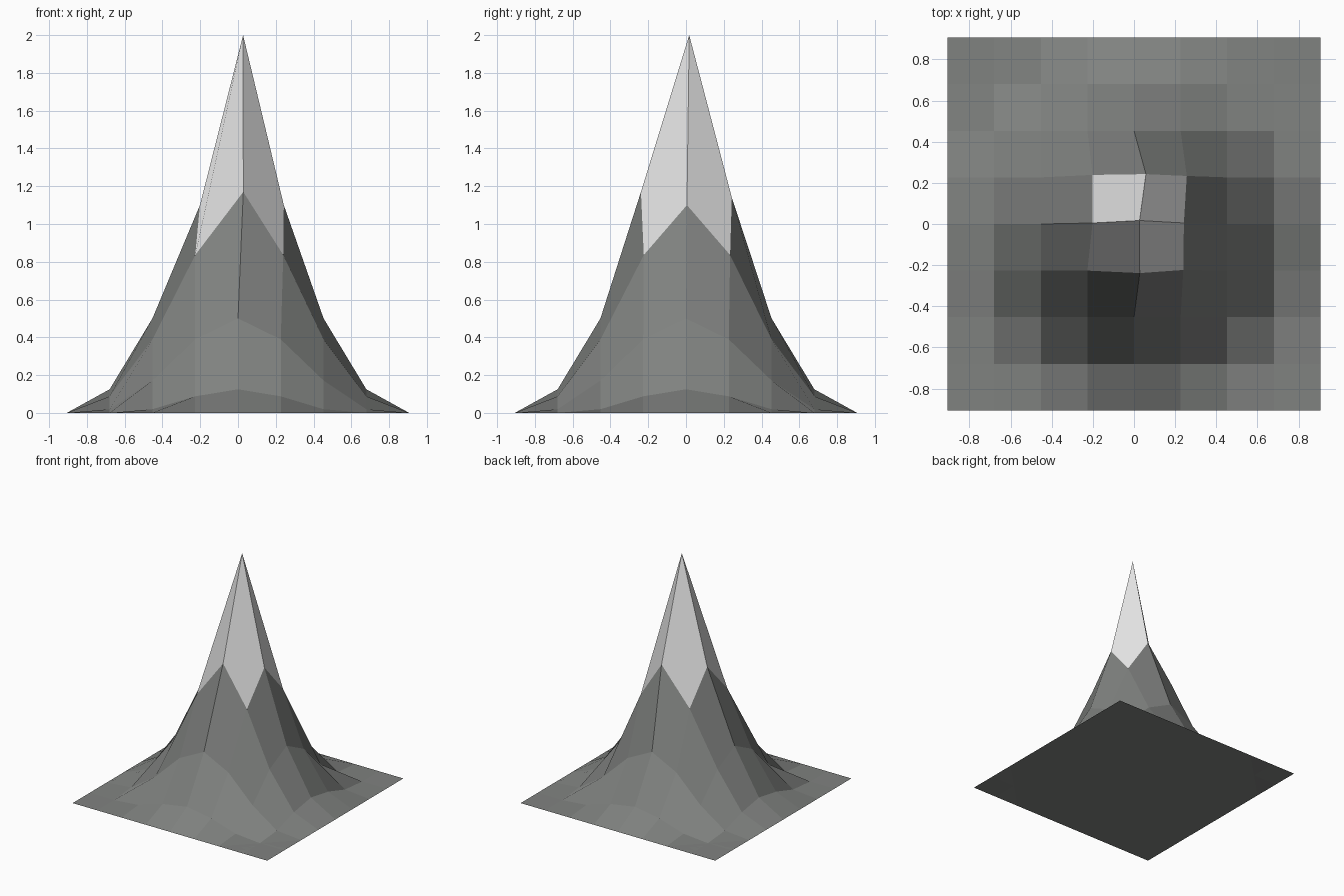
import bpy, bmesh, math

if "Cube" in bpy.data.objects:
    bpy.data.objects.remove(bpy.data.objects["Cube"])

N = 4                 # cells from centre to rim
CELL = 0.906 / N
PEAK = 2.0


def material(name, rgb):
    m = bpy.data.materials.new(name)
    m.diffuse_color = (*rgb, 1)
    m.use_nodes = True
    m.node_tree.nodes["Principled BSDF"].inputs["Base Color"].default_value = m.diffuse_color
    return m


# slight sideways shifts of the points around the summit
SHIFT = {(0, 0): (.027, .017), (-1, 0): (.025, .005), (1, 0): (.016, .005),
         (0, -1): (.028, -.012), (0, 1): (.058, .016), (-1, -1): (0, 0),
         (1, -1): (.013, .003), (-1, 1): (.025, .012), (1, 1): (.03, .007)}
# small height changes on the first ring
LIFT = {(0, -1): .045, (-1, 0): -.025, (1, 0): -.025, (0, 1): .015}

bm = bmesh.new()
grid = {}
for i in range(-N, N + 1):
    for j in range(-N, N + 1):
        # height falls off with the square of the distance from the rim
        z = PEAK * max(0, 1 - math.hypot(i, j) / N) ** 2 + LIFT.get((i, j), 0)
        dx, dy = SHIFT.get((i, j), (0, 0))
        grid[i, j] = bm.verts.new((i * CELL + dx, j * CELL + dy, z))

# slopes, with snow on the four faces that meet at the summit
for i in range(-N, N):
    for j in range(-N, N):
        f = bm.faces.new([grid[i, j], grid[i + 1, j],
                          grid[i + 1, j + 1], grid[i, j + 1]])
        f.material_index = 1 if grid[0, 0] in f.verts else 0

# flat underside
R = N * CELL
bm.faces.new([bm.verts.new((x, y, 0)) for x, y in
              ((-R, -R), (-R, R), (R, R), (R, -R))])

mesh = bpy.data.meshes.new("mountain")
bm.to_mesh(mesh)
bm.free()
mesh.materials.append(material("rock grey", (0.216, 0.224, 0.216)))
mesh.materials.append(material("snow white", (0.85, 0.85, 0.85)))
bpy.context.collection.objects.link(bpy.data.objects.new("mountain", mesh))
